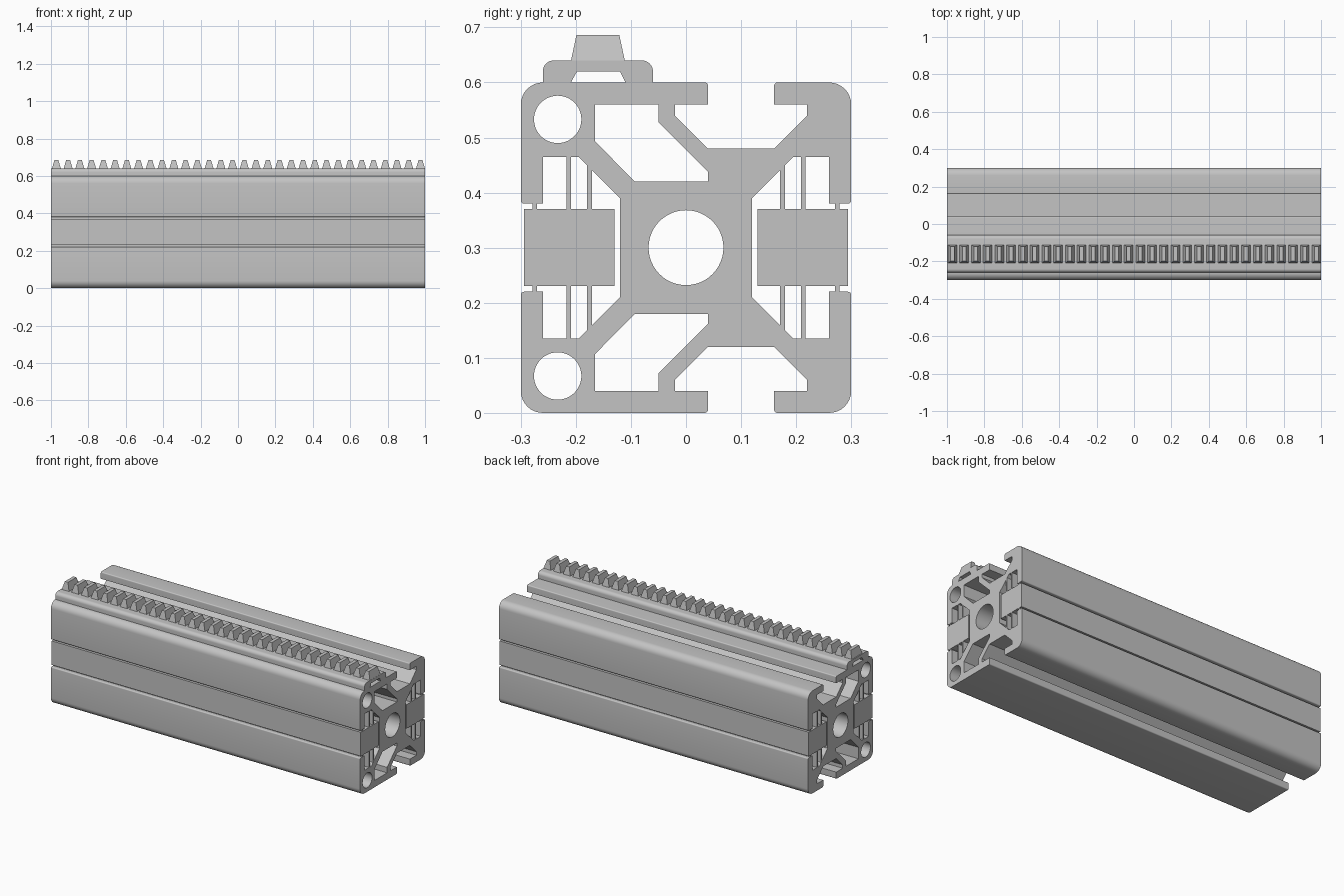
import bpy, bmesh
from math import sin, cos, pi
from mathutils import Vector

cube = bpy.data.objects.get("Cube")
if cube:
    bpy.data.objects.remove(cube, do_unlink=True)

LENGTH = 2.0
MID = 0.3  # height of the beam axis

grey = bpy.data.materials.new("aluminium grey")
grey.use_nodes = True
colour = (0.55, 0.55, 0.55, 1)
grey.diffuse_color = colour
grey.node_tree.nodes["Principled BSDF"].inputs["Base Color"].default_value = colour


def finish(name, bm):
    bmesh.ops.recalc_face_normals(bm, faces=bm.faces)
    mesh = bpy.data.meshes.new(name)
    bm.to_mesh(mesh)
    bm.free()
    mesh.materials.append(grey)
    obj = bpy.data.objects.new(name, mesh)
    bpy.context.collection.objects.link(obj)
    bpy.ops.object.select_all(action='DESELECT')
    obj.select_set(True)
    bpy.context.view_layer.objects.active = obj
    bpy.ops.object.shade_smooth_by_angle()
    return obj


def rounded(points, steps=8):
    """Turn (y, z) or (y, z, radius) corners into a loop with round right angles."""
    out = []
    for i, p in enumerate(points):
        corner = Vector(p[:2])
        if len(p) == 2:
            out.append(corner)
            continue
        r = p[2]
        u = (Vector(points[i - 1][:2]) - corner).normalized()
        v = (Vector(points[(i + 1) % len(points)][:2]) - corner).normalized()
        centre = corner + r * (u + v)
        for s in range(steps + 1):
            a = s / steps * pi / 2
            out.append(centre - r * (v * cos(a) + u * sin(a)))
    return out


def circle(y, z, r, n=48):
    return [Vector((y + r * cos(2 * pi * i / n), z + r * sin(2 * pi * i / n)))
            for i in range(n)]


def flip(points):
    """Mirror a path top to bottom, reversing its direction."""
    return [(p[0], -p[1], *p[2:]) for p in reversed(points)]


def extrude(name, loops, base=MID):
    """Fill the outline minus its holes and sweep it along x."""
    bm = bmesh.new()
    for loop in loops:
        vs = [bm.verts.new((-LENGTH / 2, p[0], p[1] + base)) for p in loop]
        for i, v in enumerate(vs):
            bm.edges.new((v, vs[i - 1]))
    bmesh.ops.triangle_fill(bm, edges=bm.edges[:], use_beauty=True, normal=(1, 0, 0))
    res = bmesh.ops.extrude_face_region(bm, geom=bm.faces[:], use_keep_orig=True)
    moved = [g for g in res["geom"] if isinstance(g, bmesh.types.BMVert)]
    bmesh.ops.translate(bm, verts=moved, vec=(LENGTH, 0, 0))
    return finish(name, bm)


# Slotted beam: upper half from back to front, then its mirror image
upper = [
    (.12, .09), (.195, .165), (.26, .165), (.26, .08), (.3, .08, .006),
    (.3, .3, .04), (.16, .3, .006), (.16, .26), (.22, .26), (.22, .24),
    (.16, .18), (.04, .18), (-.02, .24), (-.02, .26), (.04, .26),
    (.04, .3, .006), (-.3, .3, .04), (-.3, .08, .006), (-.26, .08),
    (-.26, .165), (-.195, .165), (-.12, .09)]
pocket = [(-.165, .26), (-.05, .26), (-.05, .228), (.04, .138),
          (.04, .12), (-.093, .12), (-.165, .193)]
extrude("beam", [
    rounded(upper + flip(upper)), rounded(pocket), rounded(flip(pocket)),
    circle(0, 0, .068), circle(-.233, .233, .043), circle(-.233, -.233, .043)])

# Filler strips in the side slots, with thin fins gripping the beam
half = [(.13, .07), (.171, .07), (.171, .141), (.18, .15), (.18, .07),
        (.209, .07), (.209, .165), (.217, .165), (.217, .07),
        (.271, .07), (.271, .08), (.279, .08), (.279, .07), (.294, .07)]
for name, side in (("back_slot_filler", 1), ("front_slot_filler", -1)):
    extrude(name, [[Vector((side * y, z)) for y, z in half + flip(half)]])

# Rack base with a hollow underside
extrude("rack_base", [rounded([
    (-.26, .6), (-.26, .64, .02), (-.06, .64, .02), (-.06, .6),
    (-.11, .6), (-.12, .62), (-.198, .62), (-.209, .6)])], base=0)

# Row of tapered rack teeth
bm = bmesh.new()
for i in range(32):
    x = -.971 + i * .0628
    for v in bmesh.ops.create_cube(bm, size=2)["verts"]:
        top = v.co.z > 0
        v.co = (min(x + v.co.x * (.01 if top else .024), LENGTH / 2),
                -.16 + v.co.y * (.039 if top else .049),
                .686 if top else .639)
finish("rack_teeth", bm)
